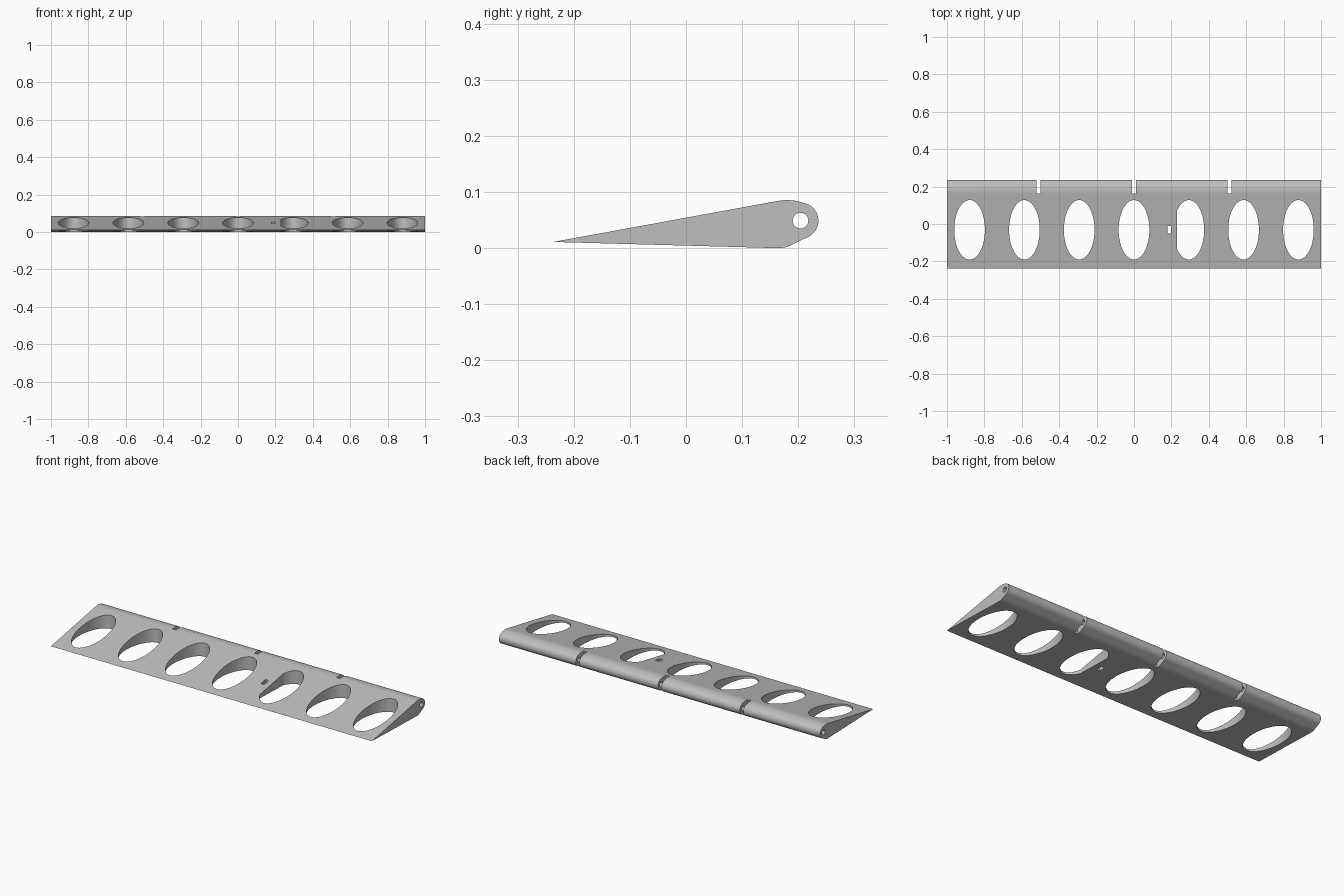
import bpy
import bmesh
from math import sin, cos, pi, radians
from mathutils import Vector

cube = bpy.data.objects.get("Cube")
if cube:
    bpy.data.objects.remove(cube, do_unlink=True)

grey = bpy.data.materials.new("plain_grey")
grey.use_nodes = True
grey.diffuse_color = (0.52, 0.52, 0.52, 1)
grey.node_tree.nodes["Principled BSDF"].inputs["Base Color"].default_value = (0.52, 0.52, 0.52, 1)


def arc(cx, cy, rx, ry, start, end, steps):
    """Points on an elliptical arc, angles in degrees."""
    angles = [radians(start + (end - start) * i / steps) for i in range(steps + 1)]
    return [(cx + rx * cos(a), cy + ry * sin(a)) for a in angles]


def rectangle(x0, x1, y0, y1):
    return [(x0, y0), (x1, y0), (x1, y1), (x0, y1)]


def prisms(name, outlines, low, high, along_x):
    """One object holding an extruded prism per outline, along x or z."""
    bm = bmesh.new()
    for outline in outlines:
        verts = [bm.verts.new((low, a, b) if along_x else (a, b, low)) for a, b in outline]
        face = bm.faces.new(verts)
        extruded = bmesh.ops.extrude_face_region(bm, geom=[face])["geom"]
        moved = [v for v in extruded if isinstance(v, bmesh.types.BMVert)]
        step = Vector((high - low, 0, 0)) if along_x else Vector((0, 0, high - low))
        bmesh.ops.translate(bm, verts=moved, vec=step)
    bmesh.ops.recalc_face_normals(bm, faces=bm.faces)
    mesh = bpy.data.meshes.new(name)
    bm.to_mesh(mesh)
    bm.free()
    mesh.materials.append(grey)
    obj = bpy.data.objects.new(name, mesh)
    bpy.context.collection.objects.link(obj)
    return obj


# Tapered blade: sharp front edge, rounded hinge edge at the back
section = [(-0.237, 0.011)]
section += arc(0.165, 0.05, 0.05, 0.05, -91, -62, 5)
section += arc(0.204, 0.049, 0.032, 0.032, -62, 70, 18)
section += arc(0.18, 0.0007, 0.085, 0.085, 76, 100.5, 5)
blade = prisms("flap_blade", [section], -1, 1, True)

# Seven oval lightening holes, one with a flat side
ovals = []
for k in range(-3, 4):
    oval = arc(k * 0.293, -0.031, 0.082, 0.159, 0, 360, 64)[:-1]
    if k == 1:
        wall = 0.231
        reach = 159 * (1 - ((0.293 - wall) / 0.082) ** 2) ** 0.5 / 1000
        kept = [p for p in oval if p[0] > wall + 0.001]
        top = [p for p in kept if p[1] >= -0.031]
        bottom = [p for p in kept if p[1] < -0.031]
        oval = top + [(wall, -0.031 + reach), (wall, -0.031 - reach)] + bottom
    ovals.append(oval)

# Hinge slots and the small horn slot
slots = [rectangle(x - 0.011, x + 0.011, 0.163, 0.3) for x in (-0.511, -0.001, 0.511)]
slots.append(rectangle(0.178, 0.199, -0.051, -0.01))

openings = prisms("opening_cutter", ovals + slots, -0.1, 0.2, False)
pin = prisms("pin_hole_cutter", [arc(0.204, 0.049, 0.014, 0.014, 0, 360, 24)[:-1]], -1.1, 1.1, True)

bpy.ops.object.select_all(action="DESELECT")
blade.select_set(True)
bpy.context.view_layer.objects.active = blade
for cutter in (pin, openings):
    cut = blade.modifiers.new("cut", "BOOLEAN")
    cut.operation = "DIFFERENCE"
    cut.solver = "EXACT"
    cut.object = cutter
    bpy.ops.object.modifier_apply(modifier=cut.name)
    bpy.data.objects.remove(cutter, do_unlink=True)

# Smooth rounded edges and hole walls, flat panels
bpy.ops.object.shade_smooth_by_angle(angle=radians(30))
for face in blade.data.polygons:
    if face.area > 0.03:
        face.use_smooth = False
